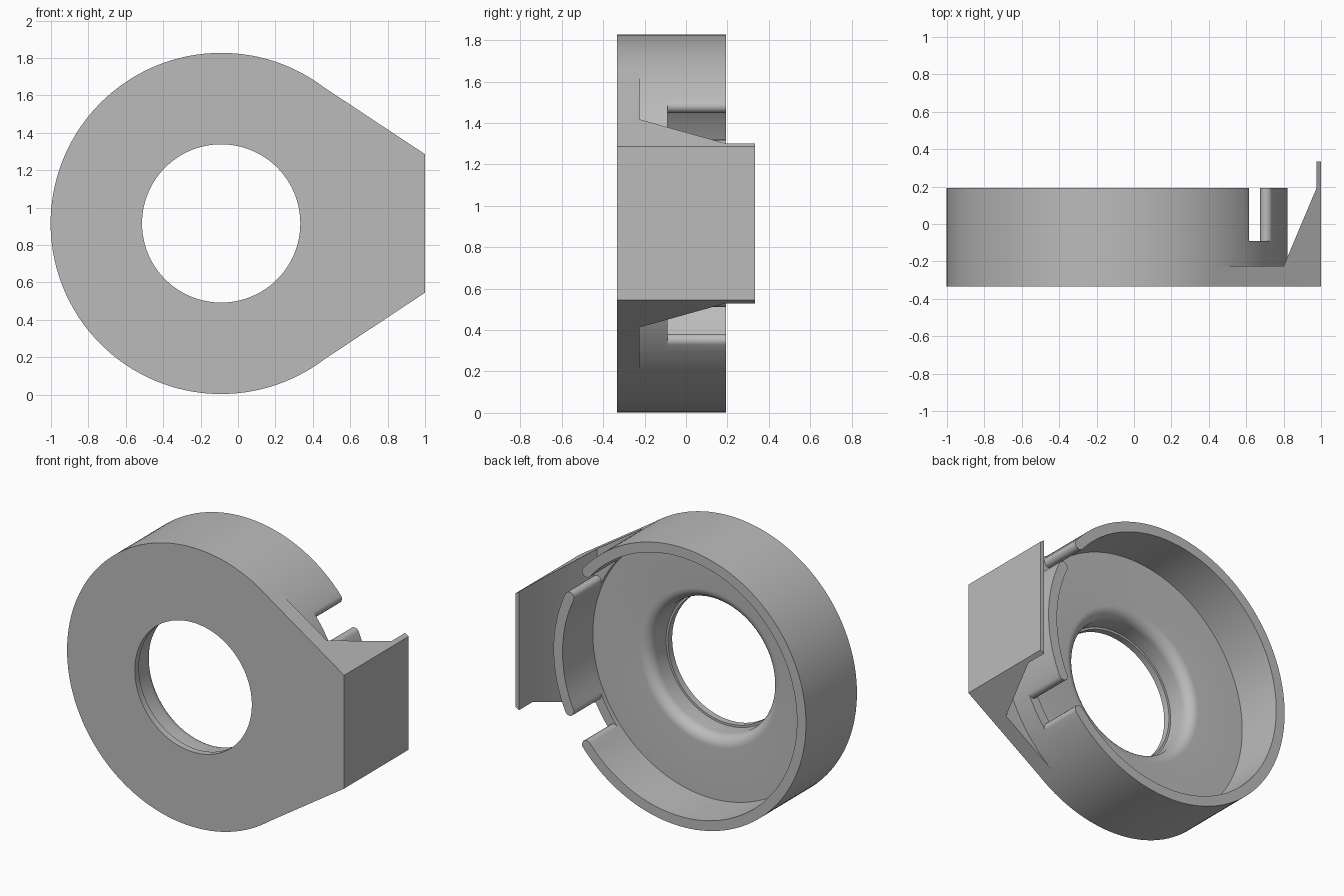
import bpy, bmesh
from math import cos, sin, pi, radians
from mathutils import Vector

CX, CZ = -0.09, 0.915          # ring axis
R_OUT, R_IN = 0.912, 0.847     # wall radii
FRONT, BACK, SLOT = -0.333, 0.193, -0.09
SEG = 144

cube = bpy.data.objects.get("Cube")
if cube:
    bpy.data.objects.remove(cube, do_unlink=True)

grey = bpy.data.materials.new("plain_grey")
grey.use_nodes = True
grey.diffuse_color = (0.5, 0.5, 0.5, 1)
grey.node_tree.nodes["Principled BSDF"].inputs["Base Color"].default_value = (0.5, 0.5, 0.5, 1)


def finish(name, bm):
    bmesh.ops.recalc_face_normals(bm, faces=bm.faces)
    mesh = bpy.data.meshes.new(name)
    bm.to_mesh(mesh)
    bm.free()
    mesh.materials.append(grey)
    obj = bpy.data.objects.new(name, mesh)
    bpy.context.collection.objects.link(obj)
    return obj


def bridge(bm, loops, closed):
    """Skin consecutive loops of vertices with quads."""
    count = len(loops) if closed else len(loops) - 1
    for i in range(count):
        a, b = loops[i], loops[(i + 1) % len(loops)]
        for j in range(len(a)):
            k = (j + 1) % len(a)
            bm.faces.new((a[j], a[k], b[k], b[j]))


def lathe(name, profile):
    """Revolve a closed (radius, y) profile around the ring axis."""
    bm = bmesh.new()
    loops = []
    for s in range(SEG):
        t = 2 * pi * s / SEG
        loops.append([bm.verts.new((CX + r * cos(t), y, CZ + r * sin(t))) for r, y in profile])
    bridge(bm, loops, True)
    return finish(name, bm)


def prism(name, lower, upper):
    """Solid between two matching outlines."""
    bm = bmesh.new()
    loops = [[bm.verts.new(p) for p in outline] for outline in (lower, upper)]
    bridge(bm, loops, False)
    for loop in loops:
        bm.faces.new(loop)
    return finish(name, bm)


def wall_arc(name, start, end):
    """Curved wall with fully rounded ends, between two angles in degrees."""
    mid, half = (R_OUT + R_IN) / 2, (R_OUT - R_IN) / 2
    steps = round((end - start) / 2.5)
    angles = [radians(start + (end - start) * i / steps) for i in range(steps + 1)]

    def cap(t, sign):
        pts = []
        for i in range(1, 8):
            u = pi * i / 8
            radial, along = mid + sign * half * cos(u), sign * half * sin(u)
            pts.append((radial * cos(t) - along * sin(t), radial * sin(t) + along * cos(t)))
        return pts

    outline = [(R_OUT * cos(t), R_OUT * sin(t)) for t in angles]
    outline += cap(angles[-1], 1)
    outline += [(R_IN * cos(t), R_IN * sin(t)) for t in reversed(angles)]
    outline += cap(angles[0], -1)
    return prism(name, *[[(CX + x, y, CZ + z) for x, z in outline] for y in (SLOT - 0.01, BACK)])


# Dished base: stepped bore, rounded lip, floor and the start of the wall
FLOOR, BORE, LIP = -0.12, 0.437, 0.07
profile = [(0.423, FRONT), (R_OUT, FRONT), (R_OUT, SLOT), (R_IN, SLOT), (R_IN, FLOOR)]
for i in range(9):
    u = pi / 2 * i / 8
    profile.append((BORE + LIP - LIP * sin(u), FLOOR - LIP + LIP * cos(u)))
profile += [(BORE, -0.29), (0.423, -0.29)]
body = lathe("ring_housing", profile)

# Main wall and the free tongue between the two slots
main_wall = wall_arc("main_wall", 40, 320)
tongue = wall_arc("tongue", -25, 25)

# Tapered arm ending in a thin upright tab
arm_plan = [(0.412, FRONT), (0.412, -0.225), (0.8, -0.225), (0.975, 0.19),
            (0.975, 0.333), (1.0, 0.333), (1.0, FRONT)]


def arm_edge(sign):
    return [(x, y, CZ + sign * (0.37 + 0.662 * (1 - x))) for x, y in arm_plan]


arm = prism("tab_arm", arm_edge(-1), arm_edge(1))

# Merge into one solid
parts = [main_wall, tongue, arm]
for part in parts:
    mod = body.modifiers.new("join_" + part.name, "BOOLEAN")
    mod.operation = "UNION"
    mod.solver = "EXACT"
    mod.object = part
bpy.context.view_layer.objects.active = body
body.select_set(True)
for mod in list(body.modifiers):
    bpy.ops.object.modifier_apply(modifier=mod.name)
for part in parts:
    bpy.data.objects.remove(part, do_unlink=True)
bpy.ops.object.shade_smooth_by_angle(angle=radians(30))
